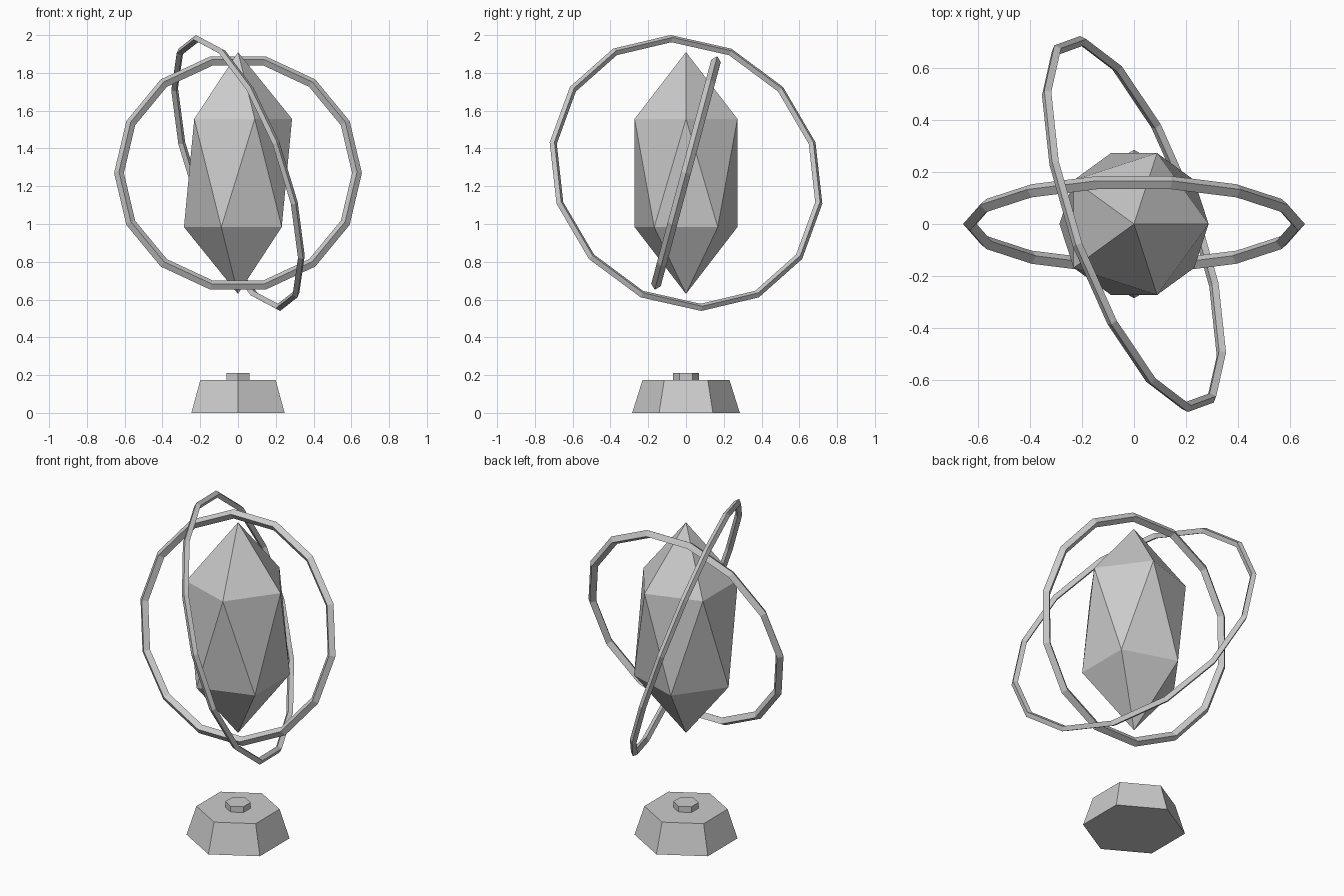
import bpy
from math import radians

cube = bpy.data.objects.get("Cube")
if cube:
    bpy.data.objects.remove(cube, do_unlink=True)

# One plain grey for every part
GREY = (0.6, 0.6, 0.6, 1.0)
stone = bpy.data.materials.new("plain_grey")
stone.use_nodes = True
stone.diffuse_color = GREY
stone.node_tree.nodes["Principled BSDF"].inputs["Base Color"].default_value = GREY

CORE_Z = 1.27


def finish(name):
    """Name the newest object, colour it and keep its facets flat."""
    obj = bpy.context.object
    obj.name = obj.data.name = name
    obj.data.materials.append(stone)
    bpy.ops.object.shade_flat()
    return obj


def frustum(name, bottom_radius, top_radius, z0, z1):
    bpy.ops.mesh.primitive_cone_add(
        vertices=6, radius1=bottom_radius, radius2=top_radius,
        depth=z1 - z0, location=(0, 0, (z0 + z1) / 2))
    return finish(name)


def ring(name, major, minor, tilt):
    bpy.ops.mesh.primitive_torus_add(
        major_segments=14, minor_segments=4,
        major_radius=major, minor_radius=minor,
        location=(0, 0, CORE_Z), rotation=[radians(a) for a in tilt])
    return finish(name)


# Six-sided pedestal with a small stud on top
frustum("pedestal", 0.285, 0.23, 0, 0.175)
frustum("pedestal_stud", 0.07, 0.07, 0.175, 0.21)

# Floating faceted crystal, stretched upright
bpy.ops.mesh.primitive_ico_sphere_add(subdivisions=1, radius=0.32, location=(0, 0, CORE_Z))
crystal = finish("crystal")
crystal.scale.z = 2

# Two tilted rings circling the crystal
ring("inner_ring", 0.63, 0.026, (75, 0, 0))
ring("outer_ring", 0.748, 0.02, (0, 72, 20))
